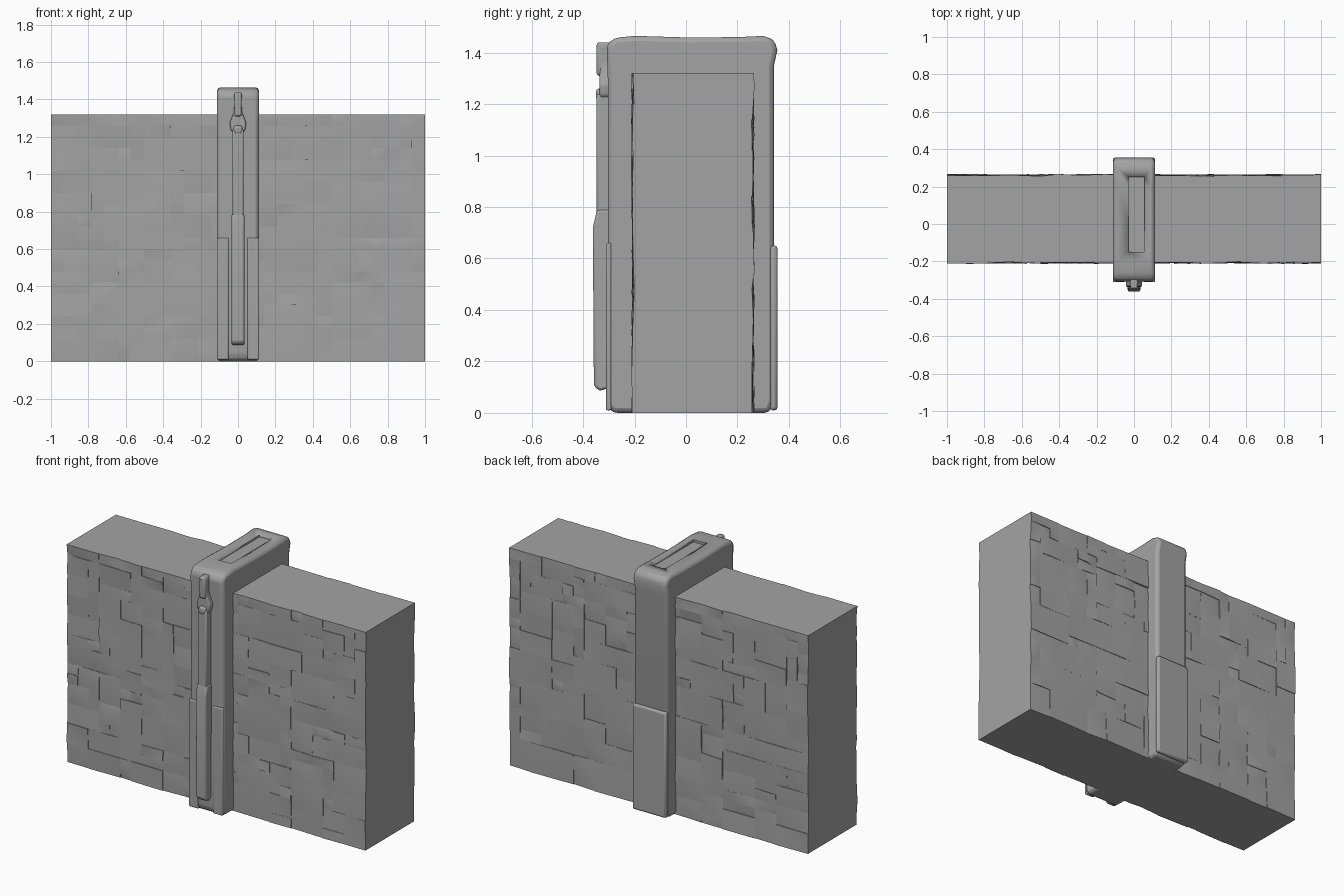
import bpy, bmesh, math, random
from mathutils import Vector

if "Cube" in bpy.data.objects:
    bpy.data.objects.remove(bpy.data.objects["Cube"])

random.seed(7)

# Dark grey stone
STONE = bpy.data.materials.new("dark_stone")
STONE.diffuse_color = (0.37, 0.37, 0.37, 1)
STONE.use_nodes = True
STONE.node_tree.nodes["Principled BSDF"].inputs["Base Color"].default_value = STONE.diffuse_color


def finish(name, bm, bevel=0.0, angle=40):
    bmesh.ops.recalc_face_normals(bm, faces=bm.faces)
    mesh = bpy.data.meshes.new(name)
    bm.to_mesh(mesh)
    bm.free()
    mesh.materials.append(STONE)
    ob = bpy.data.objects.new(name, mesh)
    bpy.context.collection.objects.link(ob)
    bpy.ops.object.select_all(action='DESELECT')
    bpy.context.view_layer.objects.active = ob
    ob.select_set(True)
    if bevel:
        mod = ob.modifiers.new("Bevel", 'BEVEL')
        mod.width, mod.segments = bevel, 2
        mod.limit_method = 'ANGLE'
    bpy.ops.object.shade_smooth_by_angle(angle=math.radians(angle))
    return ob


def box(name, lo, hi, bevel=0.0):
    bm = bmesh.new()
    bmesh.ops.create_cube(bm, size=1)
    lo, hi = Vector(lo), Vector(hi)
    for v in bm.verts:
        v.co = (lo + hi) / 2 + v.co * (hi - lo)
    return finish(name, bm, bevel)


def extrude(name, outline, axis, start, end, bevel=0.0):
    """Extrude a 2D outline along x (outline = y,z) or y (outline = x,z)."""
    bm = bmesh.new()
    place = (lambda a, b, t: (t, a, b)) if axis == 'x' else (lambda a, b, t: (a, t, b))
    rings = [[bm.verts.new(place(a, b, t)) for a, b in outline] for t in (start, end)]
    bm.faces.new(rings[0])
    bm.faces.new(rings[1])
    n = len(outline)
    for i in range(n):
        j = (i + 1) % n
        bm.faces.new((rings[0][i], rings[0][j], rings[1][j], rings[1][i]))
    return finish(name, bm, bevel)


# Wall core
FRONT, BACK, TOP = -0.198, 0.252, 1.32
box("wall_core", (-1, FRONT, 0), (1, BACK, TOP))


# Worn stones packed on a grid over one face of the wall; most share corner
# heights with their neighbours, some stand proud with a visible step
def stone_face(name, y0, direction):
    cols, rows = 28, 22
    cw, ch = 2 / cols, TOP / rows
    relief = [[random.uniform(0.002, 0.012) for _ in range(rows + 1)] for _ in range(cols + 1)]
    used = set()
    bm = bmesh.new()
    for r in range(rows):
        for c in range(cols):
            if (c, r) in used:
                continue
            w, h = random.choice(((1, 1), (2, 1), (2, 2), (3, 2), (3, 2), (4, 3), (2, 3)))
            w, h = min(w, cols - c), min(h, rows - r)
            while any((c + i, r) in used for i in range(w)):
                w -= 1
            used.update((c + i, r + j) for i in range(w) for j in range(h))
            proud = random.choice((0, 0, 0, 0.003, 0.004))
            cells = ((c, r), (c + w, r), (c + w, r + h), (c, r + h))
            base = [bm.verts.new((-1 + i * cw, y0, j * ch)) for i, j in cells]
            outer = [bm.verts.new((-1 + i * cw, y0 + direction * (relief[i][j] + proud), j * ch))
                     for i, j in cells]
            mid = bm.verts.new((-1 + (c + w / 2) * cw, y0 + direction * random.uniform(0.007, 0.014),
                                (r + h / 2) * ch))
            for i in range(4):
                j = (i + 1) % 4
                bm.faces.new((base[i], base[j], outer[j], outer[i]))
                bm.faces.new((outer[i], outer[j], mid))
            bm.faces.new(base)
    finish(name, bm, angle=70)


stone_face("front_stones", FRONT, -1)
stone_face("back_stones", BACK, 1)

# Central pillar, from its side profile
profile = [(-0.285, 0), (-0.308, 0.03), (-0.308, 0.2), (-0.303, 0.6), (-0.303, 1.27),
           (-0.308, 1.43), (-0.28, 1.457), (-0.2, 1.465), (0, 1.459), (0.2, 1.46),
           (0.3, 1.465), (0.343, 1.45), (0.355, 1.41), (0.342, 1.35), (0.342, 0.05),
           (0.325, 0)]
pillar = extrude("pillar", profile, 'x', -0.112, 0.112, 0.02)

# Shallow worn channel along the pillar top
cutter = box("channel_cutter", (-0.03, -0.15, 1.449), (0.055, 0.25, 1.6))
cutter.hide_render = True
cutter.hide_viewport = True
cut = pillar.modifiers.new("Channel", 'BOOLEAN')
cut.operation, cut.object = 'DIFFERENCE', cutter

# Raised lower panels on the front and back of the pillar
for side, label in ((-1, "left"), (1, "right")):
    xs = sorted((side * 0.05, side * 0.113))
    box("front_lower_panel_" + label, (xs[0], -0.311, 0.01), (xs[1], -0.29, 0.66), 0.006)
box("back_lower_panel", (-0.113, 0.325, 0.01), (0.113, 0.356, 0.65), 0.012)

# Vertical strip on the front: thick lower half, thinner upper half
extrude("front_strip_lower", [(-0.29, 0.1), (-0.335, 0.085), (-0.358, 0.105),
                              (-0.362, 0.72), (-0.346, 0.79), (-0.29, 0.79)],
        'x', -0.034, 0.034, 0.01)
box("front_strip_upper", (-0.03, -0.347, 0.75), (0.03, -0.29, 1.24), 0.008)

# Pendant ornament at the top of the strip
right = [(0.0, 1.2), (0.038, 1.235), (0.045, 1.275), (0.022, 1.33), (0.018, 1.39), (0.022, 1.43)]
outline = right + [(-x, z) for x, z in reversed(right[1:])]
extrude("ornament", outline, 'y', -0.336, -0.29, 0.008)
box("ornament_head", (-0.02, -0.347, 1.31), (0.02, -0.29, 1.44), 0.01)
box("ornament_boss", (-0.024, -0.35, 1.215), (0.024, -0.3, 1.26), 0.012)
